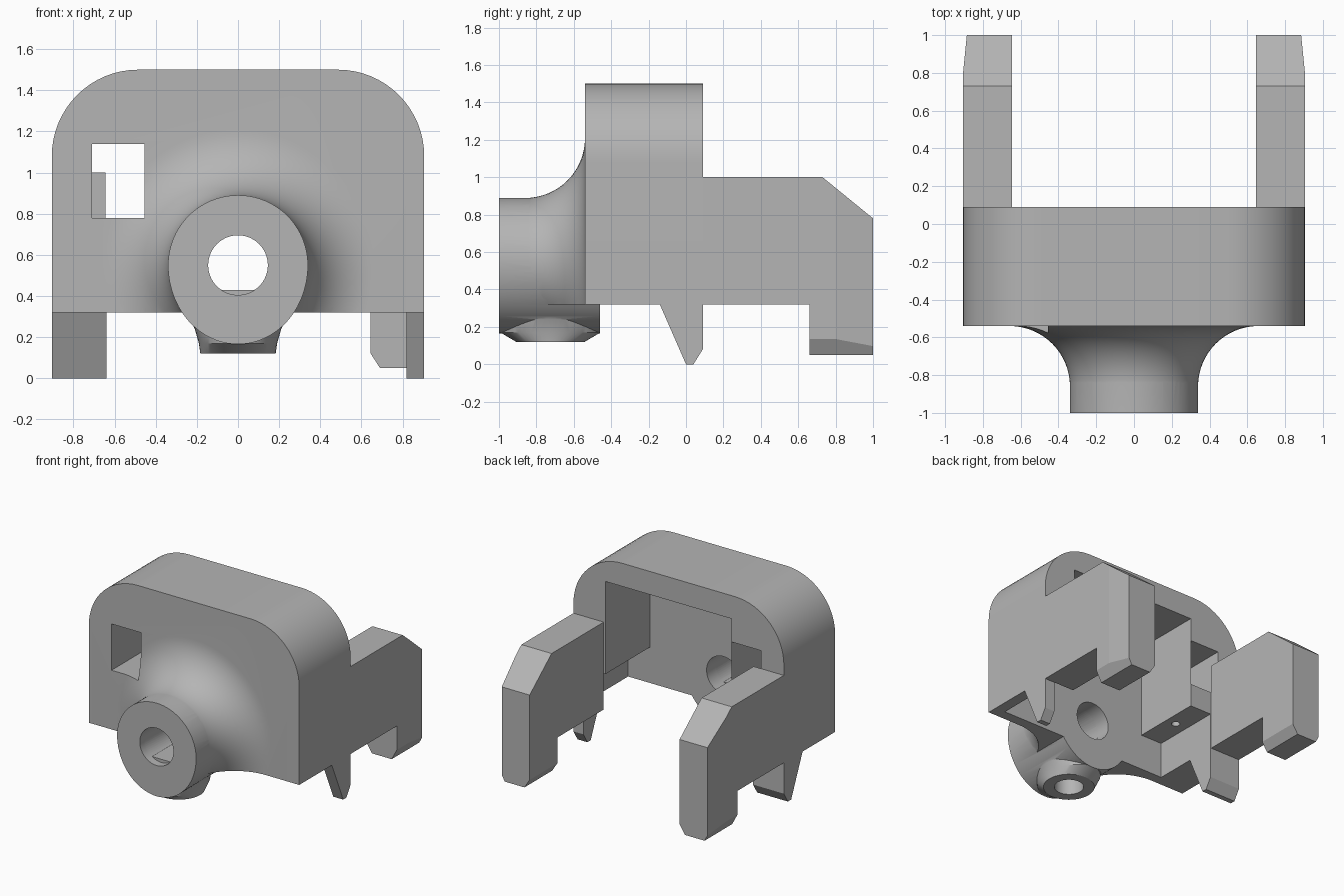
import bpy, bmesh
from math import sin, cos, pi, radians
from mathutils import Vector

cube = bpy.data.objects.get("Cube")
if cube:
    bpy.data.objects.remove(cube, do_unlink=True)

grey = bpy.data.materials.new("plain grey")
grey.use_nodes = True
tone = (0.46, 0.46, 0.46, 1)
grey.diffuse_color = tone
for node in grey.node_tree.nodes:
    if node.type == 'BSDF_PRINCIPLED':
        node.inputs["Base Color"].default_value = tone


def loft(name, rings, planes=()):
    """Skin a list of rings, then trim by (point, outward normal) planes."""
    bm = bmesh.new()
    loops = [[bm.verts.new(p) for p in ring] for ring in rings]
    n = len(loops[0])
    for a, b in zip(loops, loops[1:]):
        for i in range(n):
            j = (i + 1) % n
            bm.faces.new((a[i], a[j], b[j], b[i]))
    bm.faces.new(loops[0])
    bm.faces.new(loops[-1])
    for point, normal in planes:
        geom = bm.verts[:] + bm.edges[:] + bm.faces[:]
        bmesh.ops.bisect_plane(bm, geom=geom, dist=1e-5, plane_co=point,
                               plane_no=normal, clear_outer=True)
        rim = [e for e in bm.edges if e.is_boundary]
        bmesh.ops.holes_fill(bm, edges=rim, sides=0)
    bmesh.ops.recalc_face_normals(bm, faces=bm.faces[:])
    mesh = bpy.data.meshes.new(name)
    bm.to_mesh(mesh)
    bm.free()
    mesh.materials.append(grey)
    obj = bpy.data.objects.new(name, mesh)
    bpy.context.collection.objects.link(obj)
    return obj


def along_y(name, pts, lo, hi):
    return loft(name, [[(x, y, z) for x, z in pts] for y in (lo, hi)])


def along_x(name, pts, lo, hi, planes=()):
    return loft(name, [[(x, y, z) for y, z in pts] for x in (lo, hi)], planes)


def block(name, x0, x1, y0, y1, z0, z1):
    return along_y(name, [(x0, z0), (x1, z0), (x1, z1), (x0, z1)], y0, y1)


def ellipse(rx, ry, n=64):
    return [(rx * cos(2 * pi * i / n), ry * sin(2 * pi * i / n)) for i in range(n)]


def upright(name, cx, cy, rings):
    return loft(name, [[(cx + x, cy + y, z) for x, y in ellipse(rx, ry)]
                       for z, rx, ry in rings])


W, FRONT, BACK, INNER, BASE, TOP = 0.905, -0.54, 0.09, -0.46, 0.32, 1.5
AXIS = 0.55

# Housing with rounded top corners
R = 0.42
outline = [(-W, BASE), (W, BASE)]
for side, start in ((1, 0), (-1, 90)):
    for i in range(17):
        a = radians(start + 90 * i / 16)
        outline.append((side * (W - R) + R * cos(a), TOP - R + R * sin(a)))
housing = along_y("housing", outline, FRONT, BACK)

# Boss: round above, slightly deeper below
boss = along_y("boss", [(x, AXIS + (z if z > 0 else z * 1.13))
                        for x, z in ellipse(0.34, 0.34, 80)], -1, -0.4)

# Concave flare joining boss to housing, trimmed at the housing base
profile = [(-0.86 + 0.32 * sin(pi * i / 32), 0.659 - 0.32 * cos(pi * i / 32))
           for i in range(17)] + [(-0.5, 0.659)]
flare = loft("flare", [[(x, y, AXIS + z) for x, z in ellipse(r, r, 80)]
                       for y, r in profile],
             [((0, 0, BASE), (0, 0, -1))])

# Downward nozzle
nozzle = upright("nozzle", 0, -0.725,
                 [(0.12, 0.183, 0.183), (0.17, 0.19, 0.268), (0.24, 0.21, 0.268),
                  (BASE, 0.25, 0.268), (0.45, 0.28, 0.268)])

# Cutters: inner cavity, lower pocket, window slot, bores
bore = [(x, z + AXIS) for x, z in ellipse(0.145, 0.145)]
d_bore = [(x, max(z, 0.43)) for x, z in bore]
d_bore = [p for i, p in enumerate(d_bore)
          if not (p[1] == 0.43 and d_bore[i - 1][1] == 0.43
                  and d_bore[(i + 1) % len(d_bore)][1] == 0.43)]
cutters = [
    block("cavity_cutter", -0.455, 0.63, INNER, 0.2, 0.5, 1.32),
    block("pocket_cutter", -0.64, 0.82, INNER, 0.2, 0, 0.6),
    block("window_cutter", -0.71, -0.455, -1.2, 0.2, 0.78, 1.14),
    along_y("bore_front_cutter", bore, -1.1, -0.94),
    along_y("bore_middle_cutter", d_bore, -0.95, -0.57),
    along_y("bore_back_cutter", bore, -0.58, -0.3),
    upright("nozzle_cutter", 0, -0.725, [(0, 0.105, 0.105), (0.4, 0.105, 0.105)]),
    upright("pin_hole_cutter", -0.54, -0.18, [(0.5, 0.03, 0.03), (0.9, 0.03, 0.03)]),
]
helpers = [boss, flare, nozzle] + cutters
for h in helpers:
    h.hide_render = True
    mod = housing.modifiers.new(h.name, 'BOOLEAN')
    mod.operation = 'DIFFERENCE' if h in cutters else 'UNION'
    mod.solver = 'EXACT'
    mod.object = h

# Bake the booleans and drop the helpers
bpy.context.view_layer.update()
graph = bpy.context.evaluated_depsgraph_get()
baked = bpy.data.meshes.new_from_object(housing.evaluated_get(graph))
housing.modifiers.clear()
housing.data = baked
housing.data.materials.clear()
housing.data.materials.append(grey)
for h in helpers:
    bpy.data.objects.remove(h, do_unlink=True)

# Rear arms with sloped tips, drop feet, bevelled soles and tapered ends
arm = [(BACK, BASE), (0.66, BASE), (0.66, 0.05), (1, 0.05),
       (1, 0.78), (0.73, 1), (BACK, 1)]
for s, side in ((1, "left"), (-1, "right")):
    trims = [((s * W, 0, 0.135), (s * 0.085, 0, -0.045)),
             ((s * 0.645, 0, 0.12), (s * -0.07, 0, -0.045)),
             ((s * W, 0.8, 0), (s * 0.2, 0.02, 0))]
    along_x(side + "_arm", arm, s * 0.645, s * W, trims)

# Pointed catches under the housing, thin on the left and wide on the right
catch = [(-0.14, BASE), (0, 0), (0.04, 0), (BACK, 0.08), (BACK, BASE)]
along_x("left_catch", catch, 0.82, W)
along_x("right_catch", catch, -W, -0.64)

# Smooth the round surfaces, keep the edges crisp
bpy.ops.object.select_all(action='DESELECT')
housing.select_set(True)
bpy.context.view_layer.objects.active = housing
bpy.ops.object.shade_smooth_by_angle(angle=radians(25))
